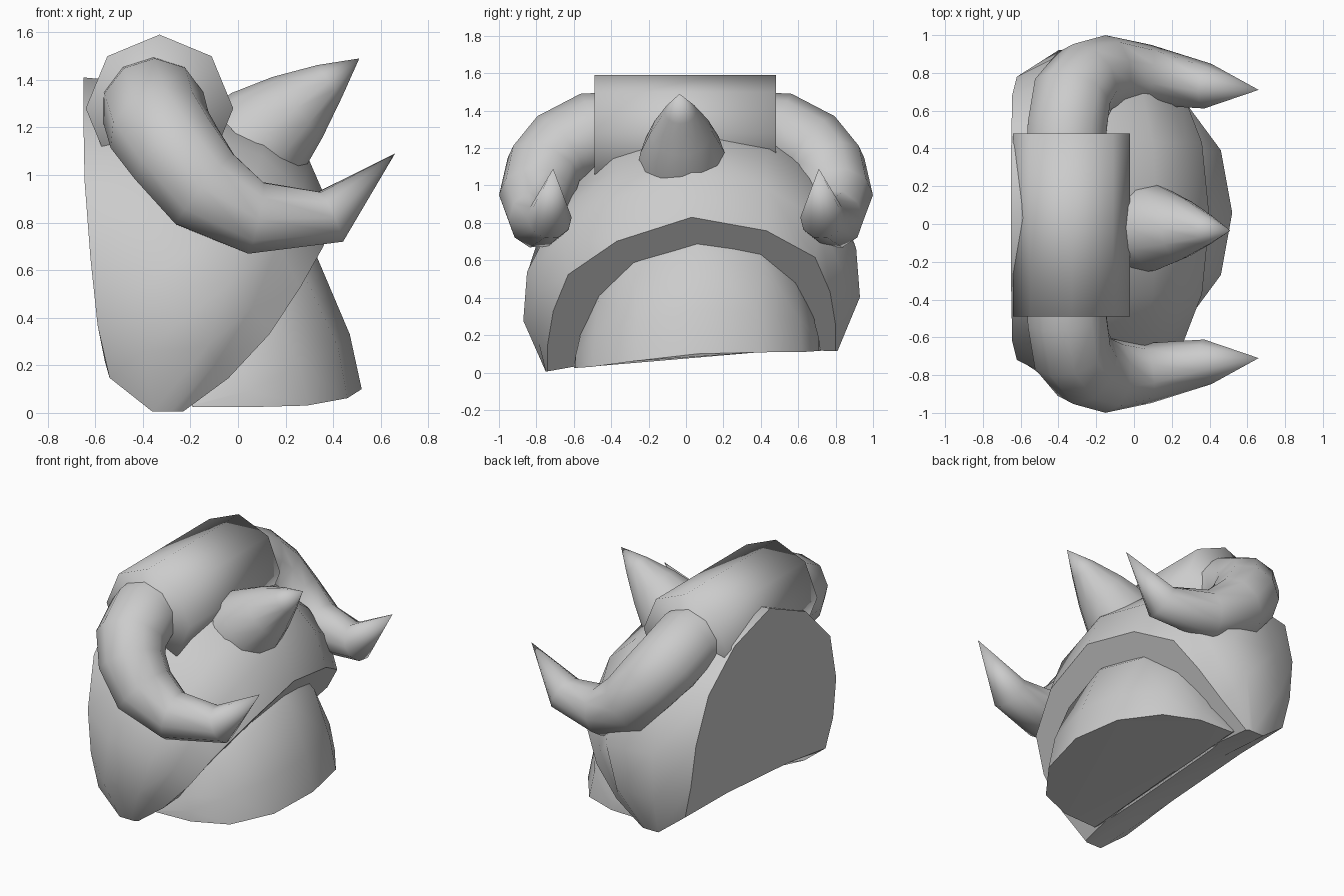
import bpy, bmesh, math
from mathutils import Vector

if "Cube" in bpy.data.objects:
    bpy.data.objects.remove(bpy.data.objects["Cube"])


def finish(bm, name, angle):
    bmesh.ops.recalc_face_normals(bm, faces=bm.faces[:])
    me = bpy.data.meshes.new(name)
    bm.to_mesh(me)
    bm.free()
    ob = bpy.data.objects.new(name, me)
    bpy.context.collection.objects.link(ob)
    bpy.ops.object.select_all(action='DESELECT')
    ob.select_set(True)
    bpy.context.view_layer.objects.active = ob
    bpy.ops.object.shade_smooth_by_angle(angle=math.radians(angle))
    return ob


def tube(name, path, sides=8, angle=60):
    """Round tube along (x, y, z, radius) points; radius 0 makes a tip."""
    bm = bmesh.new()
    pts = [Vector(p[:3]) for p in path]
    rings, prev, u = [], None, Vector((0, 0, 1))
    for i, p in enumerate(path):
        t = (pts[min(i + 1, len(pts) - 1)] - pts[max(i - 1, 0)]).normalized()
        if prev is not None:
            u = prev.rotation_difference(t) @ u
        u = (u - t * u.dot(t)).normalized()
        v, prev = t.cross(u), t
        if p[3] == 0:
            rings.append([bm.verts.new(pts[i])])
            continue
        angs = [2 * math.pi * k / sides for k in range(sides)]
        rings.append([bm.verts.new(pts[i] + p[3] * (u * math.cos(a) + v * math.sin(a)))
                      for a in angs])
    for a, b in zip(rings, rings[1:]):
        for k in range(sides):
            n = (k + 1) % sides
            if len(b) == 1:
                bm.faces.new((a[k], a[n], b[0]))
            else:
                bm.faces.new((a[k], a[n], b[n], b[k]))
    for r in (rings[0], rings[-1]):
        if len(r) > 1:
            bm.faces.new(r)
    return finish(bm, name, angle)


def arch_loft(name, arches, shift, tilt=0.07, angle=40):
    """Skin half arches (apex first) mirrored over y, slightly tilted sideways."""
    bm = bmesh.new()
    rows = []
    for half in arches:
        full = [(x, -y, z) for x, y, z in half[:0:-1]] + list(half)
        rows.append([bm.verts.new((x, y + shift, z + tilt * y)) for x, y, z in full])
    for a, b in zip(rows, rows[1:]):
        for k in range(len(a)):
            n = (k + 1) % len(a)
            bm.faces.new((a[k], a[n], b[n], b[k]))
    bm.faces.new(rows[0])
    bm.faces.new(rows[-1])
    return finish(bm, name, angle)


# Head: flat back, domed top, slanted mouth rim, hollowed underside
arch_loft("head", [
    [(-.65, 0, 1.41), (-.65, .38, 1.27), (-.645, .65, 1.02), (-.62, .75, .70), (-.59, .76, .42),
     (-.54, .75, .20), (-.56, .33, .24)],
    [(-.30, 0, 1.38), (-.35, .45, 1.27), (-.37, .75, .98), (-.38, .87, .62), (-.40, .89, .32),
     (-.36, .78, .06), (-.40, .35, .15)],
    [(.12, 0, 1.22), (.10, .40, 1.11), (.03, .73, .88), (-.04, .88, .60), (-.13, .90, .34),
     (-.28, .78, .06), (-.30, .38, .11)],
    [(.30, 0, 1.06), (.27, .40, .96), (.17, .69, .76), (.06, .80, .50), (-.09, .83, .27),
     (-.25, .78, .06), (-.24, .40, .10)],
    [(.40, 0, .83), (.36, .40, .73), (.26, .66, .57), (.13, .74, .38), (-.04, .77, .20),
     (-.23, .77, .06), (-.20, .40, .10)],
], .03)

# Jaw block below the mouth rim
arch_loft("jaw", [
    [(.24, 0, .74), (.20, .34, .65), (.10, .52, .48), (-.04, .62, .27), (-.22, .65, .09), (-.24, .35, .10)],
    [(.33, 0, .66), (.29, .34, .58), (.17, .53, .41), (.02, .63, .22), (-.20, .66, .08), (-.22, .35, .10)],
    [(.47, 0, .33), (.42, .32, .30), (.26, .55, .24), (.05, .65, .14), (-.19, .66, .075), (-.21, .35, .09)],
    [(.52, 0, .10), (.46, .33, .085), (.29, .56, .07), (.06, .65, .07), (-.19, .66, .07), (-.20, .35, .09)],
], .06)

# Curved side horns
for side, label in ((1, "left"), (-1, "right")):
    horn = [(-.36, .38, 1.28, .22), (-.355, .50, 1.28, .22), (-.33, .67, 1.19, .22),
            (-.26, .76, 1.09, .21), (-.14, .80, .94, .20), (.07, .79, .82, .16),
            (.39, .73, .825, .12), (.66, .71, 1.09, 0)]
    tube("side_horn_" + label, [(x, y * side, z, r) for x, y, z, r in horn], sides=10)

# Nose horn
tube("nose_horn", [(.05, -.02, 1.11, .235), (.12, -.02, 1.175, .225), (.25, -.025, 1.285, .165),
                   (.385, -.03, 1.395, .085), (.51, -.035, 1.49, 0)], sides=12)

# Eight-sided roll across the crown
tube("crown_roll", [(-.33, -.49, 1.28, .31), (-.33, .48, 1.28, .31)], sides=8, angle=180)
